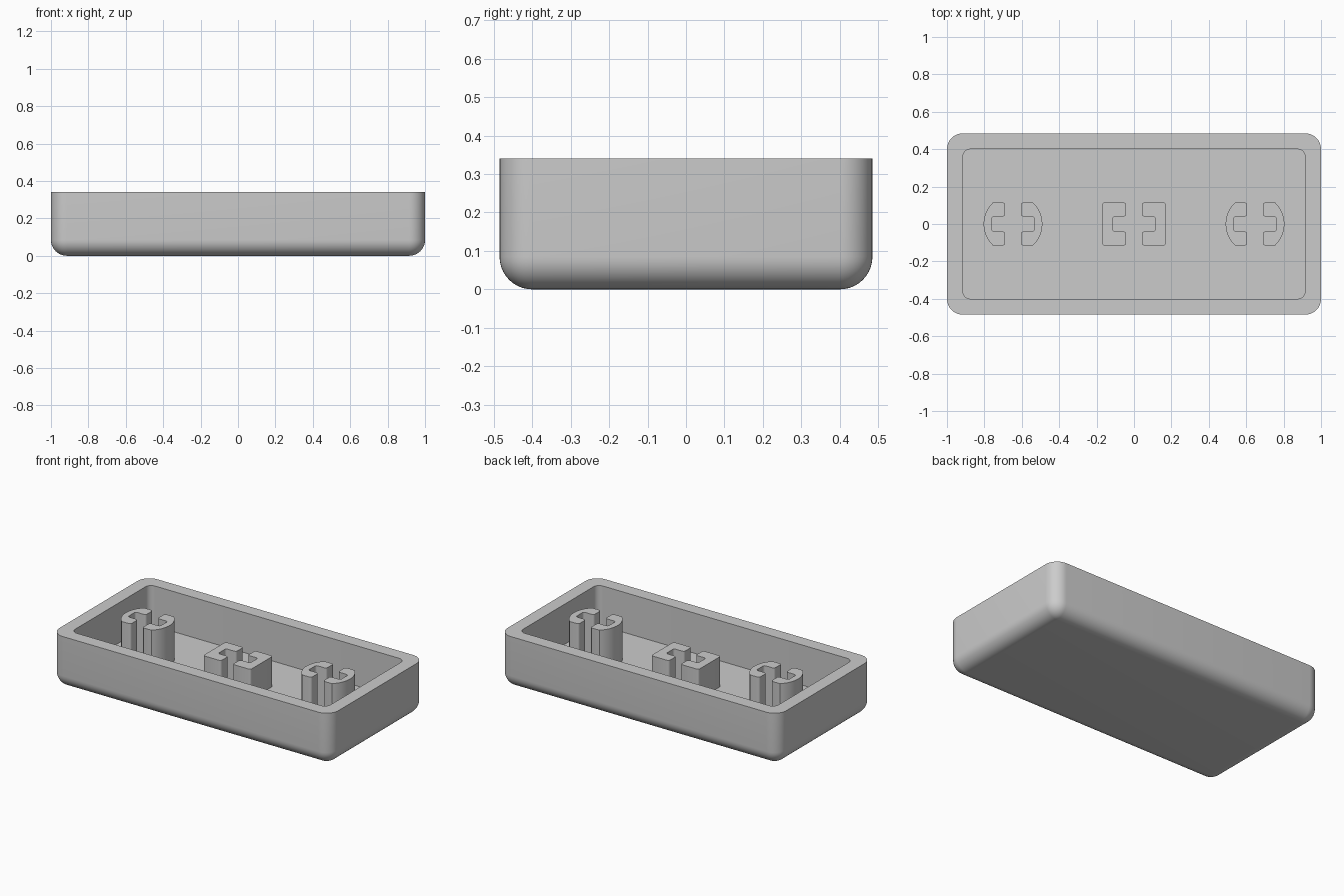
import bpy, bmesh, math

if "Cube" in bpy.data.objects:
    bpy.data.objects.remove(bpy.data.objects["Cube"])

HX, HY, H = 1.0, 0.485, 0.34      # half length, half width, height
R = 0.085                         # outer corner and bottom edge radius
FLOOR = 0.08                      # cavity floor height

grey = bpy.data.materials.new("plain grey")
grey.use_nodes = True
grey.diffuse_color = (0.6, 0.6, 0.6, 1)
grey.node_tree.nodes["Principled BSDF"].inputs["Base Color"].default_value = (0.6, 0.6, 0.6, 1)


def finish(bm, name):
    bmesh.ops.recalc_face_normals(bm, faces=bm.faces)
    mesh = bpy.data.meshes.new(name)
    bm.to_mesh(mesh)
    bm.free()
    mesh.materials.append(grey)
    obj = bpy.data.objects.new(name, mesh)
    bpy.context.collection.objects.link(obj)
    bpy.ops.object.select_all(action='DESELECT')
    obj.select_set(True)
    bpy.context.view_layer.objects.active = obj
    bpy.ops.object.shade_smooth_by_angle(angle=math.radians(35))
    return obj


def rounded_ring(bm, inset, radius, z, seg=10):
    """Loop of vertices around a rounded rectangle."""
    ring = []
    cx, cy = HX - inset - radius, HY - inset - radius
    for q, (sx, sy) in enumerate([(1, 1), (-1, 1), (-1, -1), (1, -1)]):
        for i in range(seg + 1):
            a = math.pi / 2 * (q + i / seg)
            ring.append(bm.verts.new((sx * cx + radius * math.cos(a),
                                      sy * cy + radius * math.sin(a), z)))
    return ring


# Hollow tray: rounded bottom edge, straight outer wall, flat rim, cavity
bm = bmesh.new()
rings = []
for i in range(11):
    t = math.pi / 2 * i / 10
    inset = R * (1 - math.sin(t))
    rings.append(rounded_ring(bm, inset, R - inset, R * (1 - math.cos(t))))
rings.append(rounded_ring(bm, 0, R, H))
rings.append(rounded_ring(bm, R, 0.04, H))
rings.append(rounded_ring(bm, R, 0.04, FLOOR))
for a, b in zip(rings, rings[1:]):
    for i in range(len(a)):
        j = (i + 1) % len(a)
        bm.faces.new((a[i], a[j], b[j], b[i]))
bm.faces.new(rings[0])
bm.faces.new(rings[-1])
bmesh.ops.remove_doubles(bm, verts=bm.verts, dist=1e-5)
finish(bm, "tray_shell")


def clip_post(name, x, outer, top):
    """Two facing C-shaped halves that leave a cross-shaped socket."""
    bm = bmesh.new()
    notch = [(0.042, -0.115), (0.042, -0.04), (0.115, -0.04),
             (0.115, 0.04), (0.042, 0.04), (0.042, 0.115)]
    for side in (1, -1):
        verts = [bm.verts.new((x + side * px, py, FLOOR - 0.02)) for px, py in notch + outer]
        base = bm.faces.new(verts)
        walls = bmesh.ops.extrude_face_region(bm, geom=[base])["geom"]
        for v in walls:
            if isinstance(v, bmesh.types.BMVert):
                v.co.z = top
    bmesh.ops.recalc_face_normals(bm, faces=bm.faces)
    # Soften the sharp upright corners
    sharp = [e for e in bm.edges if abs(e.verts[0].co.z - e.verts[1].co.z) > 0.1
             and e.calc_face_angle(0) > 1.0]
    bmesh.ops.bevel(bm, geom=sharp, offset=0.013, segments=3, profile=0.5, affect='EDGES')
    finish(bm, name)


# Square centre post, lower than the rim
clip_post("centre_post", 0, [(0.17, 0.115), (0.17, -0.115)], 0.275)

# Round side posts, level with the rim
rad = 0.157
span = math.asin(0.115 / rad)
arc = [(rad * math.cos(a), rad * math.sin(a))
       for a in (span * (1 - i / 8) for i in range(17))]
for name, x in (("left_post", 0.647), ("right_post", -0.647)):
    clip_post(name, x, arc, H)
